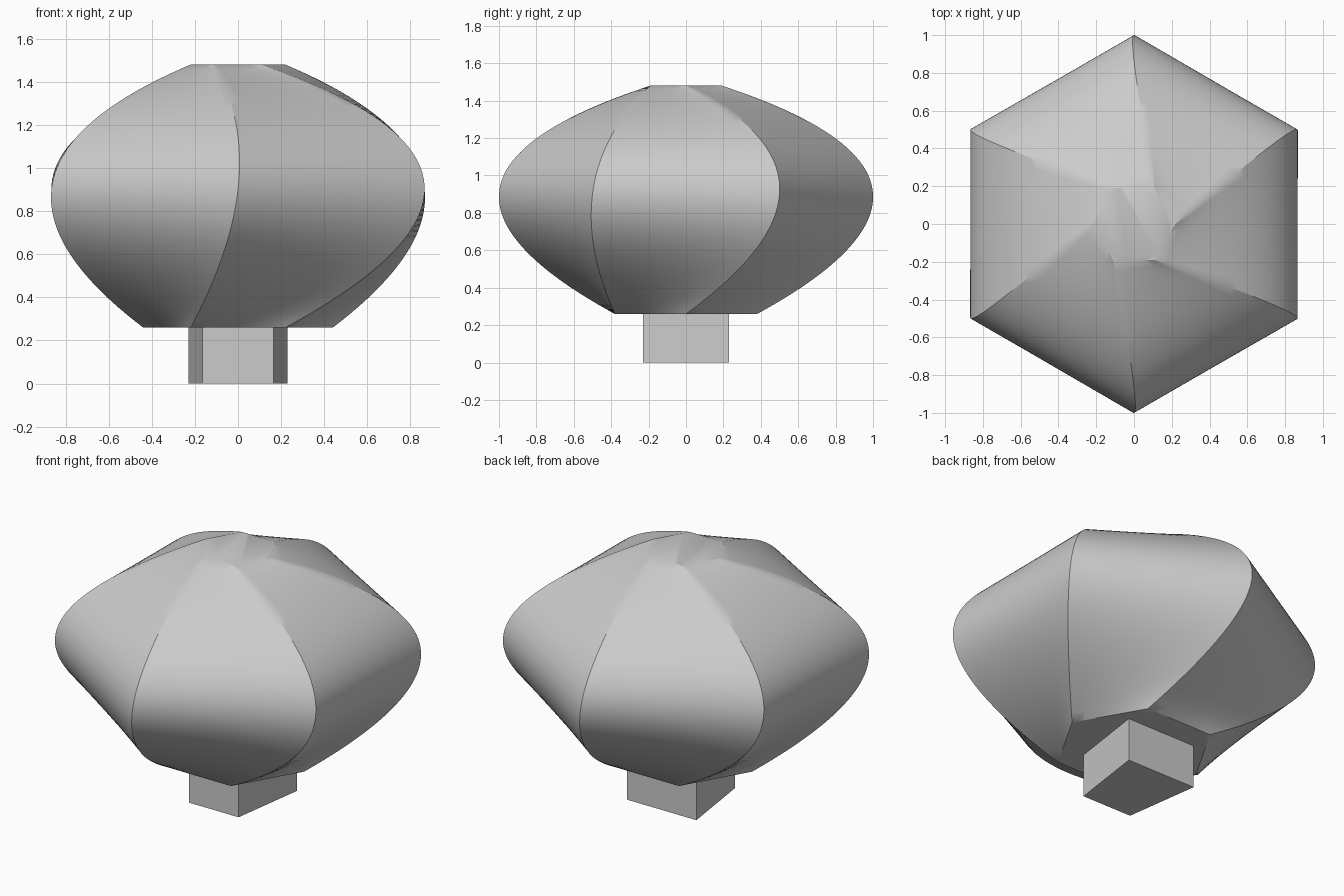
import bpy, bmesh
from math import radians, sin, cos, pi
from mathutils import Vector

old = bpy.data.objects.get("Cube")
if old:
    bpy.data.objects.remove(old, do_unlink=True)

grey = bpy.data.materials.new("light grey")
grey.use_nodes = True
colour = (0.6, 0.6, 0.6, 1)
grey.diffuse_color = colour
grey.node_tree.nodes["Principled BSDF"].inputs["Base Color"].default_value = colour


def loft(name, rings):
    """Skin a stack of closed rings and cap both ends."""
    bm = bmesh.new()
    rows = [[bm.verts.new(p) for p in ring] for ring in rings]
    n = len(rows[0])
    for low, high in zip(rows, rows[1:]):
        for i in range(n):
            j = (i + 1) % n
            bm.faces.new((low[i], low[j], high[j], high[i]))
    bm.faces.new(rows[0][::-1])
    bm.faces.new(rows[-1])
    bmesh.ops.recalc_face_normals(bm, faces=bm.faces)
    mesh = bpy.data.meshes.new(name)
    bm.to_mesh(mesh)
    bm.free()
    mesh.materials.append(grey)
    obj = bpy.data.objects.new(name, mesh)
    bpy.context.collection.objects.link(obj)
    return obj


def corner(radius, degrees, z):
    a = radians(degrees)
    return Vector((radius * cos(a), radius * sin(a), z))


def rib(a, b, c, t):
    """Quadratic curve through three points, spaced by chord length."""
    m = (b - a).length / ((b - a).length + (c - b).length)
    return (a * ((t - m) * (t - 1) / m)
            + b * (t * (t - 1) / (m * (m - 1)))
            + c * (t * (t - m) / (1 - m)))


# Twisted hexagonal body: small turned hexagons below and above a wide one
STEPS, SPAN = 48, 12
rings = []
for s in range(STEPS + 1):
    hexagon = []
    for k in range(6):
        turn = 30 + 60 * k
        hexagon.append(rib(corner(0.44, turn - 30, 0.26),
                           corner(1.0, turn, 0.9),
                           corner(0.22, turn - 30, 1.48), s / STEPS))
    # straight sides, subdivided so the twisted faces stay smooth
    rings.append([hexagon[k].lerp(hexagon[(k + 1) % 6], i / SPAN)
                  for k in range(6) for i in range(SPAN)])
body = loft("body", rings)

# Tapered block stem, narrower at the front
outline = [(-0.165, -0.23), (0.165, -0.23), (0.23, 0.23), (-0.23, 0.23)]
stem = loft("stem", [[(x, y, z) for x, y in outline] for z in (0, 0.27)])

# Smooth curved faces, crisp ribs
bpy.ops.object.select_all(action="DESELECT")
body.select_set(True)
bpy.context.view_layer.objects.active = body
bpy.ops.object.shade_smooth_by_angle(angle=radians(30))
